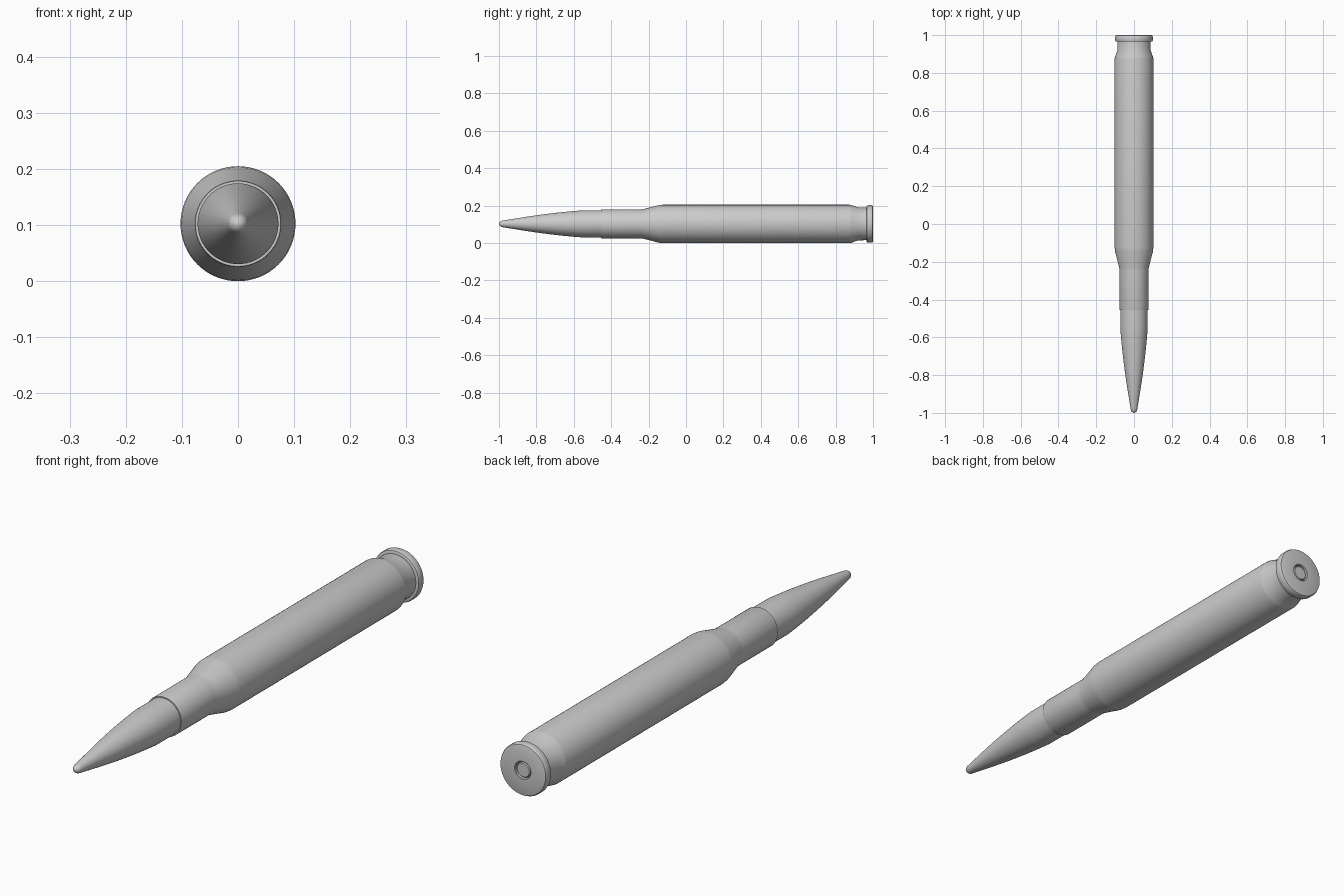
import bpy, bmesh, math

if "Cube" in bpy.data.objects:
    bpy.data.objects.remove(bpy.data.objects["Cube"])

AXIS_Z = 0.1025
SEGMENTS = 64


def lathe(name, profile):
    """Spin (y, radius) points around the long axis; radius 0 closes an end."""
    bm = bmesh.new()
    verts = [bm.verts.new((r, y, 0)) for y, r in profile]
    edges = [bm.edges.new(p) for p in zip(verts, verts[1:])]
    bmesh.ops.spin(bm, geom=verts + edges, cent=(0, 0, 0), axis=(0, 1, 0),
                   angle=math.tau, steps=SEGMENTS, use_duplicate=False)
    bmesh.ops.remove_doubles(bm, verts=bm.verts, dist=1e-5)
    bmesh.ops.recalc_face_normals(bm, faces=bm.faces)
    mesh = bpy.data.meshes.new(name)
    bm.to_mesh(mesh)
    bm.free()
    obj = bpy.data.objects.new(name, mesh)
    obj.location.z = AXIS_Z
    bpy.context.collection.objects.link(obj)
    bpy.ops.object.select_all(action='DESELECT')
    obj.select_set(True)
    bpy.context.view_layer.objects.active = obj
    bpy.ops.object.shade_smooth_by_angle(angle=math.radians(30))
    return obj


# Outer casing: recessed back pocket, rim, groove, body, shoulder, neck
lathe("casing", [
    (0.985, 0.0), (0.985, 0.032), (0.998, 0.033), (1.0, 0.035),
    (1.0, 0.092), (0.998, 0.097), (0.992, 0.100), (0.973, 0.100),
    (0.967, 0.098), (0.965, 0.094), (0.965, 0.087), (0.920, 0.088),
    (0.885, 0.1005), (0.875, 0.1025), (-0.125, 0.1025), (-0.145, 0.1005),
    (-0.230, 0.0785), (-0.245, 0.077), (-0.452, 0.077), (-0.455, 0.076),
    (-0.455, 0.070)])

# Round disc set in the back face
lathe("back_disc", [
    (0.98, 0.0), (0.98, 0.029), (0.994, 0.029), (0.997, 0.026), (0.997, 0.0)])

# Tapered front piece with a rounded tip
ogive = [(-0.56 - 0.34 * t, 0.072 - 0.026 * t - 0.0155 * t * t)
         for t in (i / 8 for i in range(9))]
tip = [(-0.975, 0.0185), (-0.986, 0.0165), (-0.994, 0.012),
       (-0.9985, 0.006), (-1.0, 0.0)]
lathe("front_cone", [(-0.40, 0.0), (-0.40, 0.072)] + ogive + tip)
